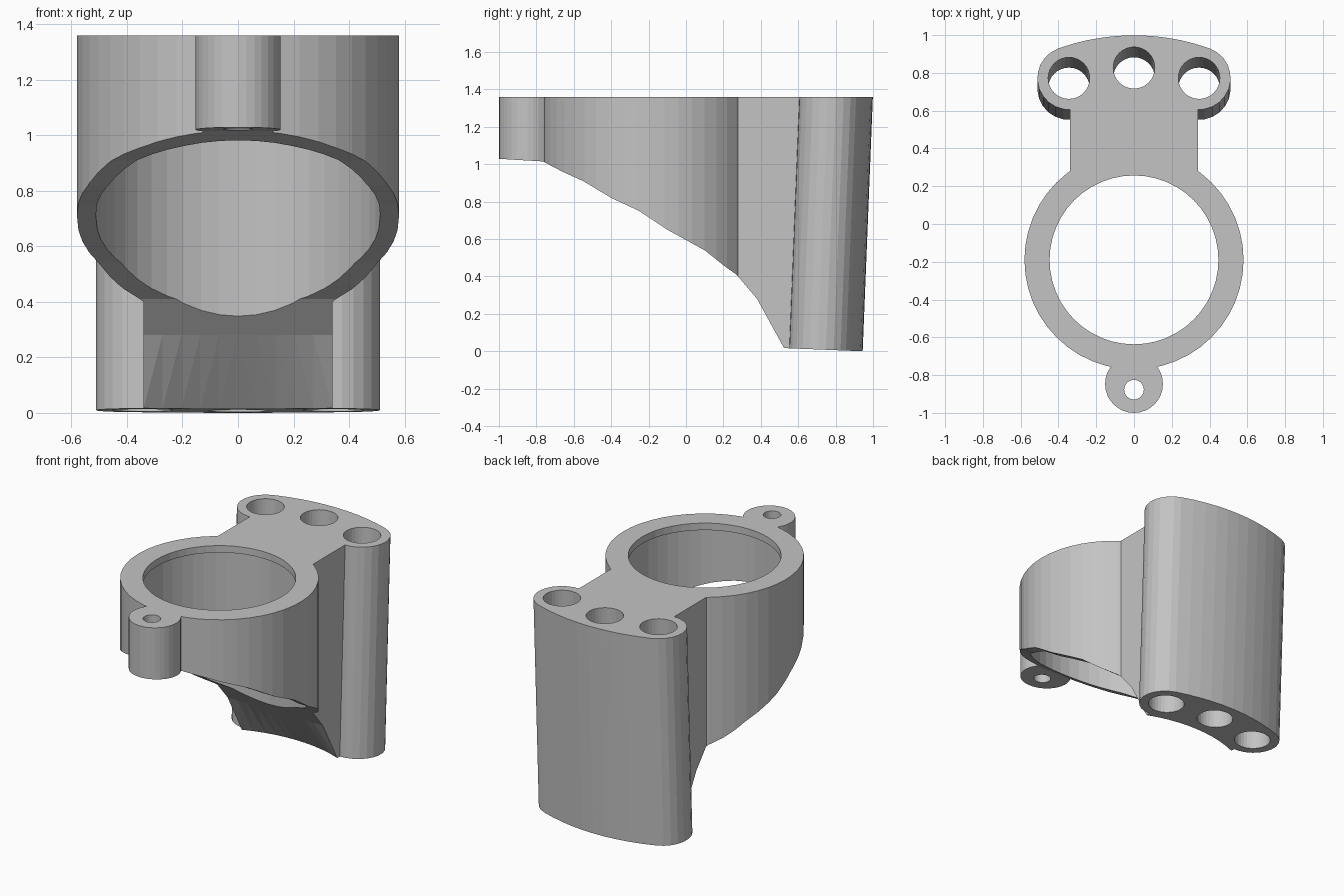
import bpy, bmesh, math

if "Cube" in bpy.data.objects:
    bpy.data.objects.remove(bpy.data.objects["Cube"])

TOP = 1.36          # height of the flat top
CY = -0.19          # y of the ring axis, also the centre of the curved slot block
LEAN = 0.04         # lean of the slot block and slope of the bottom plane

grey = bpy.data.materials.new("plain grey")
grey.diffuse_color = (0.55, 0.55, 0.55, 1)
grey.use_nodes = True
grey.node_tree.nodes["Principled BSDF"].inputs["Base Color"].default_value = grey.diffuse_color


def finish(name, bm):
    bmesh.ops.recalc_face_normals(bm, faces=bm.faces)
    me = bpy.data.meshes.new(name)
    bm.to_mesh(me)
    bm.free()
    me.materials.append(grey)
    ob = bpy.data.objects.new(name, me)
    bpy.context.collection.objects.link(ob)
    return ob


def loft(name, loops):
    """Closed solid through matching loops of points."""
    bm = bmesh.new()
    rings = [[bm.verts.new(p) for p in loop] for loop in loops]
    n = len(rings[0])
    for a, b in zip(rings, rings[1:]):
        for i in range(n):
            j = (i + 1) % n
            bm.faces.new((a[i], a[j], b[j], b[i]))
    bm.faces.new(rings[0])
    bm.faces.new(rings[-1])
    bmesh.ops.triangulate(bm, faces=bm.faces)
    return finish(name, bm)


def prism(name, pts, z0, z1, lean=0.0):
    return loft(name, [[(x, y + lean * (z - TOP), z) for x, y in pts] for z in (z0, z1)])


def arc(cx, cy, r, a0, a1, n):
    return [(cx + r * math.cos(math.radians(a0 + (a1 - a0) * i / n)),
             cy + r * math.sin(math.radians(a0 + (a1 - a0) * i / n))) for i in range(n + 1)]


def circle(cx, cy, r, n):
    return arc(cx, cy, r, 0, 360, n)[:-1]


def combine(target, other, op):
    m = target.modifiers.new(op, 'BOOLEAN')
    m.operation, m.solver, m.object = op, 'EXACT', other
    bpy.context.view_layer.objects.active = target
    bpy.ops.object.modifier_apply(modifier=m.name)
    bpy.data.objects.remove(other)


# ring, neck and small front lug
body = prism("ring_bracket", circle(0, CY, 0.58, 48), 0, TOP)
combine(body, prism("neck", [(-.34, .2), (.34, .2), (.34, .72), (-.34, .72)], -.1, TOP), 'UNION')
combine(body, prism("lug", circle(0, -0.847, 0.153, 32), 0.5, TOP), 'UNION')

# leaning curved block at the back, concentric with the ring
RM, RC, SPAN = 1.022, 0.167, 19.7
ends = [(RM * math.cos(math.radians(a)), CY + RM * math.sin(math.radians(a)))
        for a in (90 - SPAN, 90 + SPAN)]
outline = (arc(0, CY, RM + RC, 90 - SPAN, 90 + SPAN, 10)
           + arc(*ends[1], RC, 90 + SPAN, 270 + SPAN, 12)[1:-1]
           + arc(0, CY, RM - RC, 90 + SPAN, 90 - SPAN, 10)
           + arc(*ends[0], RC, -90 - SPAN, 90 - SPAN, 12)[1:-1])
combine(body, prism("slot_block", outline, -.1, TOP, LEAN), 'UNION')

# underside: stepped sweep rising to the front, hollowed at the foot of the neck
sweep = [(-1.3, 1.047), (-.765, 1.015), (-.66, .96), (-.55, .91), (-.4, .82), (-.25, .75),
         (-.1, .65), (0, .595), (.1, .54), (.2, .46), (.27, .41), (.38, .28)]
stations = [-1] + [.34 * i / 5 for i in range(-5, 6)] + [1]
loops = []
for x in stations:
    xc = min(abs(x), .34)
    foot = math.sqrt((RM - RC) ** 2 - xc ** 2) + CY - .07
    pts = sweep + [(foot, LEAN * (.95 - foot)), (1.3, LEAN * (.95 - 1.3)), (1.3, -1), (-1.3, -1)]
    loops.append([(x, y, z) for y, z in pts])
combine(body, loft("underside_cutter", loops), 'DIFFERENCE')

# main bore with a narrow lip at the top
combine(body, prism("bore_cutter", circle(0, CY, 0.512, 48), -1, TOP - .045), 'DIFFERENCE')
combine(body, prism("lip_cutter", circle(0, CY, 0.447, 48), 1.2, 2), 'DIFFERENCE')

# three leaning holes and the lug hole
for x, y in ends + [(0, CY + RM - .005)]:
    combine(body, prism("hole_cutter", circle(x, y, 0.11, 32), -.5, 2, LEAN), 'DIFFERENCE')
combine(body, prism("lug_hole_cutter", circle(0, -0.877, 0.052, 24), .5, 2), 'DIFFERENCE')
